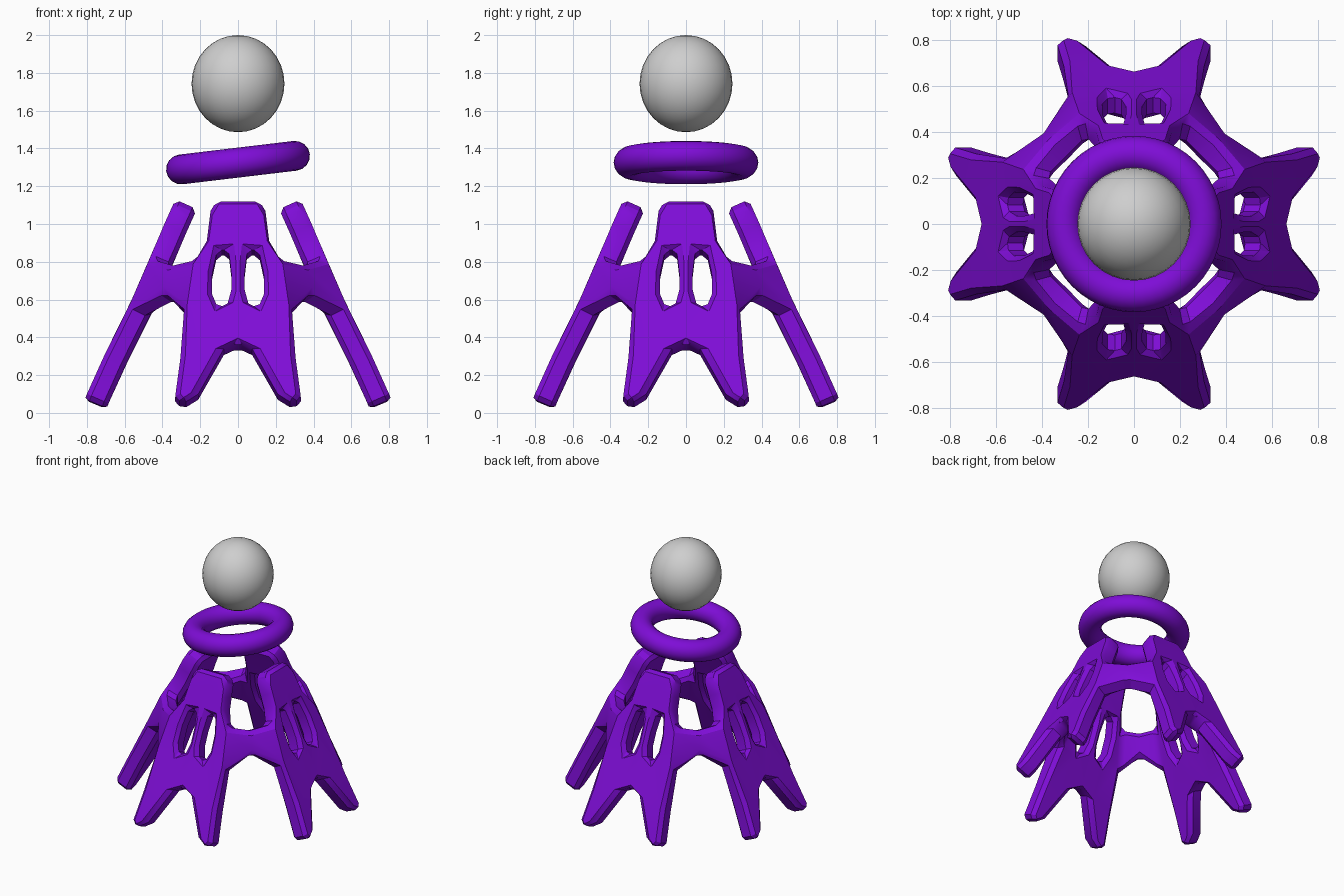
import bpy, bmesh, math
from mathutils import Matrix, Vector

if "Cube" in bpy.data.objects:
    bpy.data.objects.remove(bpy.data.objects["Cube"])


def material(name, rgb):
    m = bpy.data.materials.new(name)
    m.diffuse_color = (*rgb, 1)
    m.use_nodes = True
    m.node_tree.nodes["Principled BSDF"].inputs["Base Color"].default_value = m.diffuse_color
    return m


purple = material("purple", (0.21, 0.004, 0.68))
grey = material("light grey", (0.62, 0.62, 0.62))

# Lean of the panels: distance from the axis at each height
LEAN = [(0.0, 0.84), (0.1, 0.80), (0.3, 0.71), (0.6, 0.56), (1.0, 0.39), (1.2, 0.30)]


def reach(z):
    for (z0, r0), (z1, r1) in zip(LEAN, LEAN[1:]):
        if z <= z1:
            return r0 + (r1 - r0) * (z - z0) / (z1 - z0)
    return LEAN[-1][1]


# Half of one panel, as (x, z) on the leaning surface
P = {
    # top tab
    "t0": (0, 1.13), "t1": (0.115, 1.13), "t2": (0.145, 1.08),
    "k0": (0, 1.0), "k1": (0.155, 1.0), "s1": (0.165, 0.92),
    # side where the bridge joins
    "s2": (0.23, 0.82), "s3": (0.29, 0.56),
    # centre line
    "a1": (0, 0.91), "a2": (0, 0.58), "a3": (0, 0.385),
    # window
    "h1": (0.05, 0.875), "h2": (0.036, 0.75), "h3": (0.036, 0.66), "h4": (0.055, 0.59),
    "h5": (0.105, 0.565), "h6": (0.138, 0.64), "h7": (0.136, 0.75), "h8": (0.11, 0.87),
    # leg
    "l1": (0.305, 0.30), "l2": (0.332, 0.10), "l3": (0.295, 0.055),
    "l4": (0.21, 0.11), "l5": (0.075, 0.35),
}
points = {k: Vector((x, -reach(z), z)) for k, (x, z) in P.items()}
# bridge to the next panel, ending on the diagonal
points["m0"] = Vector((0.36, -0.36, 0.79))
points["m1"] = Vector((0.40, -0.40, 0.64))

FACES = ["t0 k0 k1 t2 t1", "k0 a1 h1 h8 s1 k1", "a1 a2 h4 h3 h2 h1",
         "s1 h8 h7 h6 s3 s2", "a2 a3 l5 l1 s3 h6 h5 h4",
         "l5 l4 l2 l1", "l4 l3 l2", "s2 s3 m1 m0"]

# Eight mirrored and turned copies joined into one shell
bm = bmesh.new()
for quarter in range(4):
    turn = Matrix.Rotation(quarter * math.pi / 2, 3, 'Z')
    for side in (1, -1):
        verts = {k: bm.verts.new(turn @ Vector((p.x * side, p.y, p.z)))
                 for k, p in points.items()}
        for f in FACES:
            loop = [verts[k] for k in f.split()]
            bm.faces.new(loop if side == 1 else loop[::-1])
bmesh.ops.remove_doubles(bm, verts=bm.verts[:], dist=0.0005)
mesh = bpy.data.meshes.new("legged_base")
bm.to_mesh(mesh)
bm.free()
base = bpy.data.objects.new("legged_base", mesh)
bpy.context.collection.objects.link(base)
mesh.materials.append(purple)

# Wall thickness and chamfered edges
solid = base.modifiers.new("thickness", 'SOLIDIFY')
solid.thickness = 0.125
solid.offset = -1
bevel = base.modifiers.new("chamfer", 'BEVEL')
bevel.width = 0.025
bevel.segments = 1
bevel.limit_method = 'ANGLE'
bevel.angle_limit = math.radians(50)
bpy.context.view_layer.objects.active = base
base.select_set(True)
for m in ("thickness", "chamfer"):
    bpy.ops.object.modifier_apply(modifier=m)
bpy.ops.object.shade_smooth_by_angle(angle=math.radians(30))

# Tilted floating ring
bpy.ops.mesh.primitive_torus_add(major_radius=0.304, minor_radius=0.079,
                                 major_segments=48, minor_segments=16,
                                 location=(0, 0, 1.325),
                                 rotation=(0, math.radians(-6.8), 0))
ring = bpy.context.object
ring.name = "floating_ring"
ring.data.materials.append(purple)
bpy.ops.object.shade_smooth()

# Floating ball, slightly taller than wide
bpy.ops.mesh.primitive_uv_sphere_add(segments=32, ring_count=16, radius=1,
                                     location=(0, 0, 1.743))
ball = bpy.context.object
ball.name = "floating_ball"
ball.scale = (0.246, 0.246, 0.257)
ball.data.materials.append(grey)
bpy.ops.object.shade_smooth()
